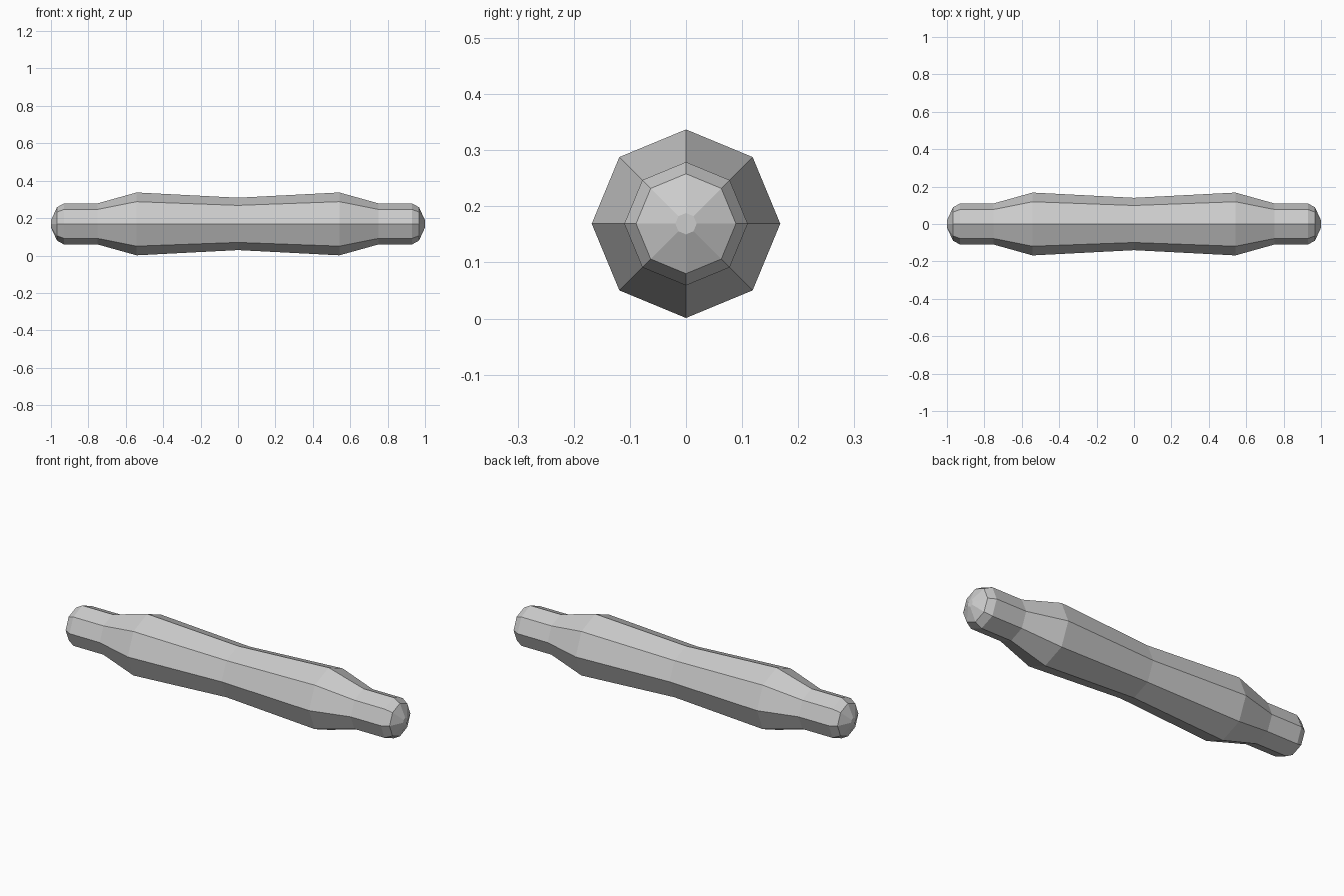
import bpy, bmesh
from math import cos, sin, pi

if "Cube" in bpy.data.objects:
    bpy.data.objects.remove(bpy.data.objects["Cube"])

SIDES = 8
CENTRE_Z = 0.169

# Half profile from the middle to the tip: (x, radius)
half = [(0, 0.14), (0.542, 0.168), (0.75, 0.11), (0.93, 0.11), (0.968, 0.089), (1.0, 0.019)]
profile = [(-x, r) for x, r in reversed(half[1:])] + half

# Eight-sided turned handle lying along x
bm = bmesh.new()
rings = [[bm.verts.new((x, r * cos(2 * pi * i / SIDES), CENTRE_Z + r * sin(2 * pi * i / SIDES)))
          for i in range(SIDES)] for x, r in profile]
for a, b in zip(rings, rings[1:]):
    for i in range(SIDES):
        j = (i + 1) % SIDES
        bm.faces.new((a[i], a[j], b[j], b[i]))

# Small flat end caps
bm.faces.new(rings[0])
bm.faces.new(rings[-1])
bmesh.ops.recalc_face_normals(bm, faces=bm.faces)

mesh = bpy.data.meshes.new("turned_handle")
bm.to_mesh(mesh)
bm.free()
bpy.context.collection.objects.link(bpy.data.objects.new("turned_handle", mesh))
